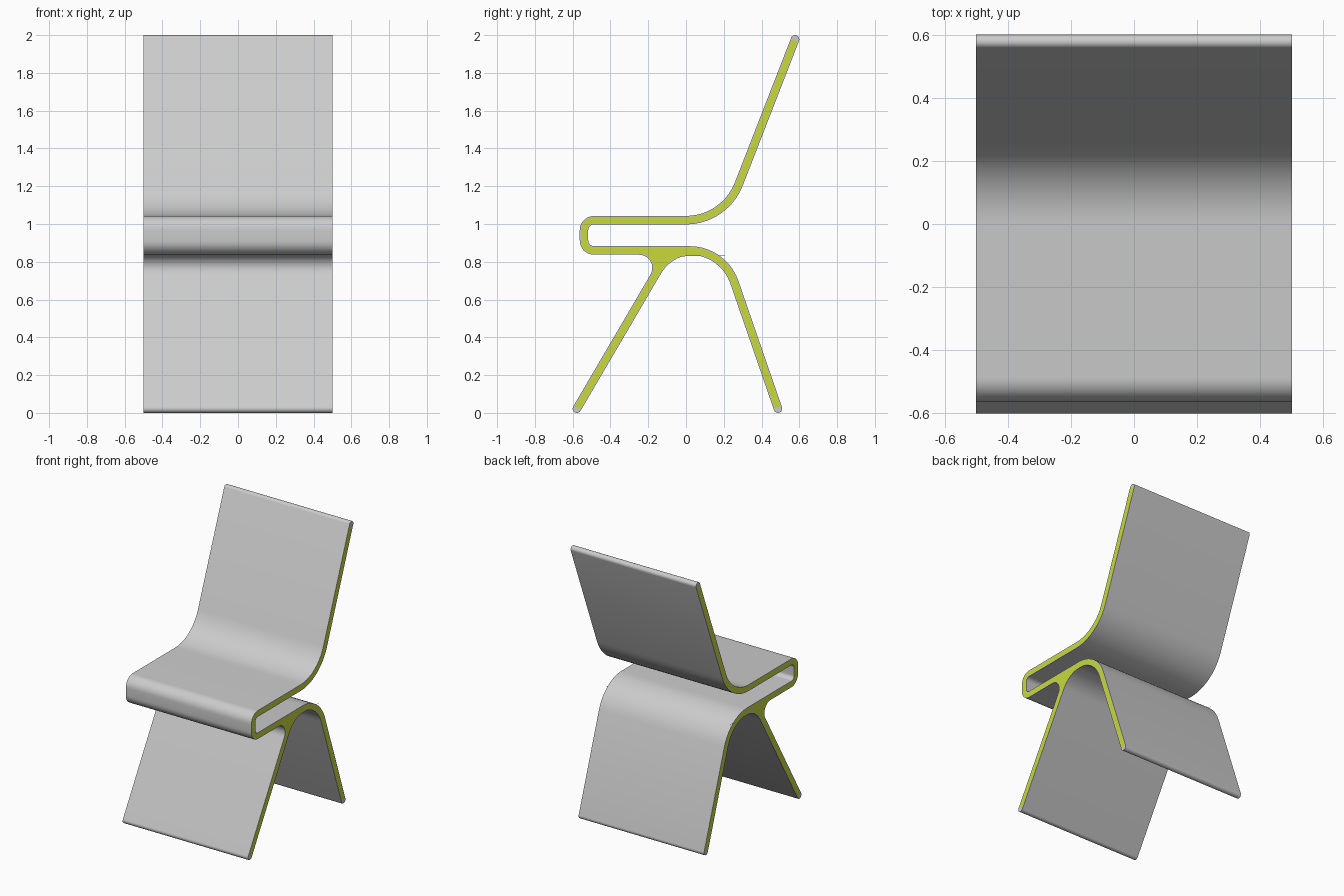
import bpy, bmesh, math
from mathutils import Vector as V

if "Cube" in bpy.data.objects:
    bpy.data.objects.remove(bpy.data.objects["Cube"])

HALF_T = 0.0225   # half the sheet thickness
HALF_W = 0.5      # half the chair width
RIM = 0.006       # grey rim around the coloured side


def left(d):
    return V((-d.y, d.x))


def fillet_edge(path, radii, seg=10):
    """Offset a centreline to its left, then round each corner."""
    dirs = [(b - a).normalized() for a, b in zip(path, path[1:])]
    pts = [path[0] + left(dirs[0]) * HALF_T]
    for p, d0, d1, r in zip(path[1:], dirs, dirs[1:], radii):
        n0, n1 = left(d0), left(d1)
        corner = p + (n0 + n1) * (HALF_T / (1 + n0.dot(n1)))
        turn = math.atan2(d0.cross(d1), d0.dot(d1))
        start = corner - d0 * (r * math.tan(abs(turn) / 2))
        to_centre = n0 * math.copysign(r, turn)
        centre = start + to_centre
        for i in range(seg + 1):
            a = turn * i / seg
            c, s = math.cos(a), math.sin(a)
            v = -to_centre
            pts.append(centre + V((v.x * c - v.y * s, v.x * s + v.y * c)))
    pts.append(path[-1] + left(dirs[-1]) * HALF_T)
    return pts


def round_tip(tip, start, seg=10):
    """Interior points of the half circle that closes a free end."""
    v = start - tip
    out = []
    for i in range(1, seg):
        a = math.pi * i / seg
        c, s = math.cos(a), math.sin(a)
        out.append(tip + V((v.x * c + v.y * s, -v.x * s + v.y * c)))
    return out


# Centreline points of the side profile (y, z)
back_tip = V((0.5775, 1.9775))
back_corner = V((0.205, 1.02))
loop_top = V((-0.54, 1.02))
loop_bottom = V((-0.54, 0.86))
rear_corner = V((0.198, 0.86))
rear_foot = V((0.487, 0.0225))
arch_corner = V((-0.087, 0.86))
front_foot = V((-0.5775, 0.0225))

# Three continuous edges of the sheet, each ending in a rounded tip
edges = [
    (fillet_edge([back_tip, back_corner, loop_top, loop_bottom, rear_corner, rear_foot],
                 [0.3225, 0.03, 0.03, 0.2725]), rear_foot),
    (fillet_edge([rear_foot, rear_corner, arch_corner, front_foot],
                 [0.2275, 0.2]), front_foot),
    (fillet_edge([front_foot, arch_corner, loop_bottom, loop_top, back_corner, back_tip],
                 [0.07, 0.075, 0.075, 0.2775]), back_tip),
]
tips = []
for pts, tip in edges:
    # the free end lies ahead of the edge, so pick the outward half circle
    ahead = (pts[-1] - pts[-2]).normalized()
    arc = round_tip(tip, pts[-1])
    if (arc[len(arc) // 2] - tip).dot(ahead) < 0:
        arc = [tip * 2 - p for p in reversed(arc)]
    tips.append(arc)

bm = bmesh.new()
rings, side_faces = [], []
for x in (-HALF_W, HALF_W):
    vert_edges = [[bm.verts.new((x, p.x, p.y)) for p in pts] for pts, _ in edges]
    vert_tips = [[bm.verts.new((x, p.x, p.y)) for p in arc] for arc in tips]
    # side face, plus a grey half disc on each free end
    side_faces.append(bm.faces.new([v for e in vert_edges for v in e]))
    for i, arc in enumerate(vert_tips):
        bm.faces.new([vert_edges[i][-1]] + arc + [vert_edges[(i + 1) % 3][0]])
    rings.append([v for e, t in zip(vert_edges, vert_tips) for v in e + t])

# Sheet surface joining both sides
a, b = rings
for i in range(len(a)):
    j = (i + 1) % len(a)
    bm.faces.new((a[i], a[j], b[j], b[i]))
bmesh.ops.recalc_face_normals(bm, faces=bm.faces)

# Coloured side panels inside a thin grey rim
bmesh.ops.inset_region(bm, faces=side_faces, thickness=RIM, use_even_offset=True)
for f in side_faces:
    f.material_index = 1

mesh = bpy.data.meshes.new("chair_sheet")
bm.to_mesh(mesh)
bm.free()
edge_mat = bpy.data.materials.new("lime_edge")
edge_mat.diffuse_color = (0.58, 0.70, 0.04, 1)
edge_mat.use_nodes = True
edge_mat.node_tree.nodes["Principled BSDF"].inputs["Base Color"].default_value = edge_mat.diffuse_color
mesh.materials.append(None)
mesh.materials.append(edge_mat)

chair = bpy.data.objects.new("chair_sheet", mesh)
bpy.context.collection.objects.link(chair)
bpy.context.view_layer.objects.active = chair
chair.select_set(True)
bpy.ops.object.shade_smooth_by_angle(angle=math.radians(30))
